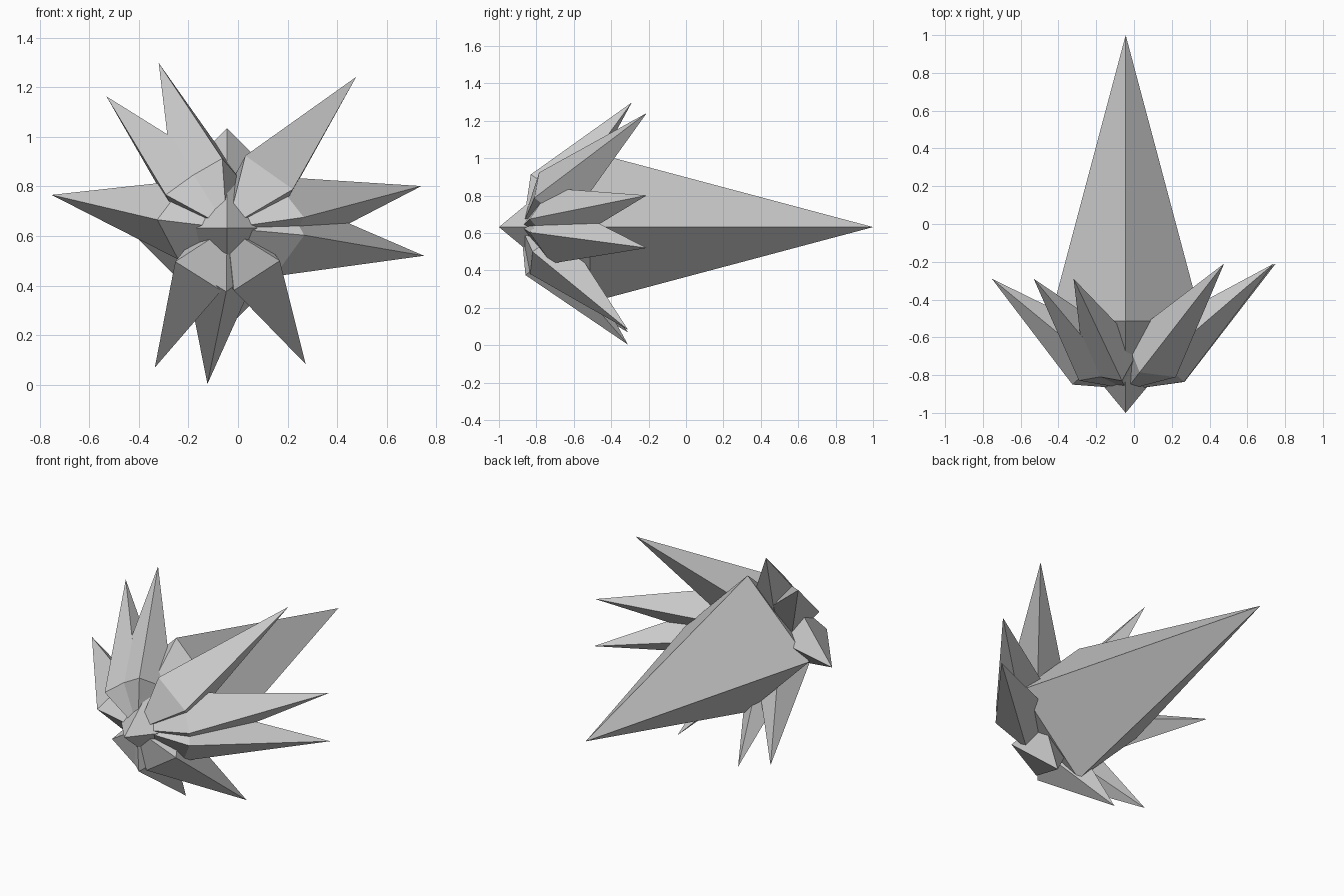
import bpy, bmesh
from math import cos, sin, radians
from mathutils import Vector

default = bpy.data.objects.get("Cube")
if default:
    bpy.data.objects.remove(default, do_unlink=True)

# Single crystal grey
grey = bpy.data.materials.new("crystal_grey")
grey.use_nodes = True
colour = (0.6, 0.6, 0.6, 1)
grey.diffuse_color = colour
grey.node_tree.nodes["Principled BSDF"].inputs["Base Color"].default_value = colour

CX, CZ = -0.044, 0.632


def crystal(name, start, tip, ring_at, radius):
    """Four-sided double pyramid along +Y, aimed from start to tip."""
    start, tip = Vector(start), Vector(tip)
    axis = tip - start
    bm = bmesh.new()
    near = bm.verts.new((0, 0, 0))
    far = bm.verts.new((0, axis.length, 0))
    ring = [bm.verts.new((radius * x, ring_at, radius * z))
            for x, z in ((1, 0), (0, 1), (-1, 0), (0, -1))]
    for a, b in zip(ring, ring[1:] + ring[:1]):
        bm.faces.new((near, a, b))
        bm.faces.new((far, b, a))
    bmesh.ops.recalc_face_normals(bm, faces=bm.faces)
    mesh = bpy.data.meshes.new(name)
    bm.to_mesh(mesh)
    bm.free()
    mesh.materials.append(grey)
    obj = bpy.data.objects.new(name, mesh)
    obj.location = start
    obj.rotation_mode = 'QUATERNION'
    obj.rotation_quaternion = axis.to_track_quat('Y', 'Z')
    bpy.context.collection.objects.link(obj)


# Long central body
crystal("main_crystal", (CX, -1, CZ), (CX, 1, CZ), 0.487, 0.403)

# Three groups of swept-back spikes: start y, tip reach, tip y, ring position, ring radius, angles
groups = {
    "left": (-0.88, 0.802, -0.21, 0.268, 0.167, (-8, 12.2, 49.5)),
    "right": (-0.872, 0.721, -0.29, 0.234, 0.162, (112.5, 132.5, 169.3)),
    "lower": (-0.882, 0.634, -0.31, 0.205, 0.156, (242.6, 262.8, 300)),
}
for side, (y0, reach, y1, ring_at, radius, angles) in groups.items():
    for i, angle in enumerate(angles, 1):
        t = radians(angle)
        crystal(f"{side}_spike_{i}", (CX, y0, CZ),
                (CX + reach * cos(t), y1, CZ + reach * sin(t)), ring_at, radius)
